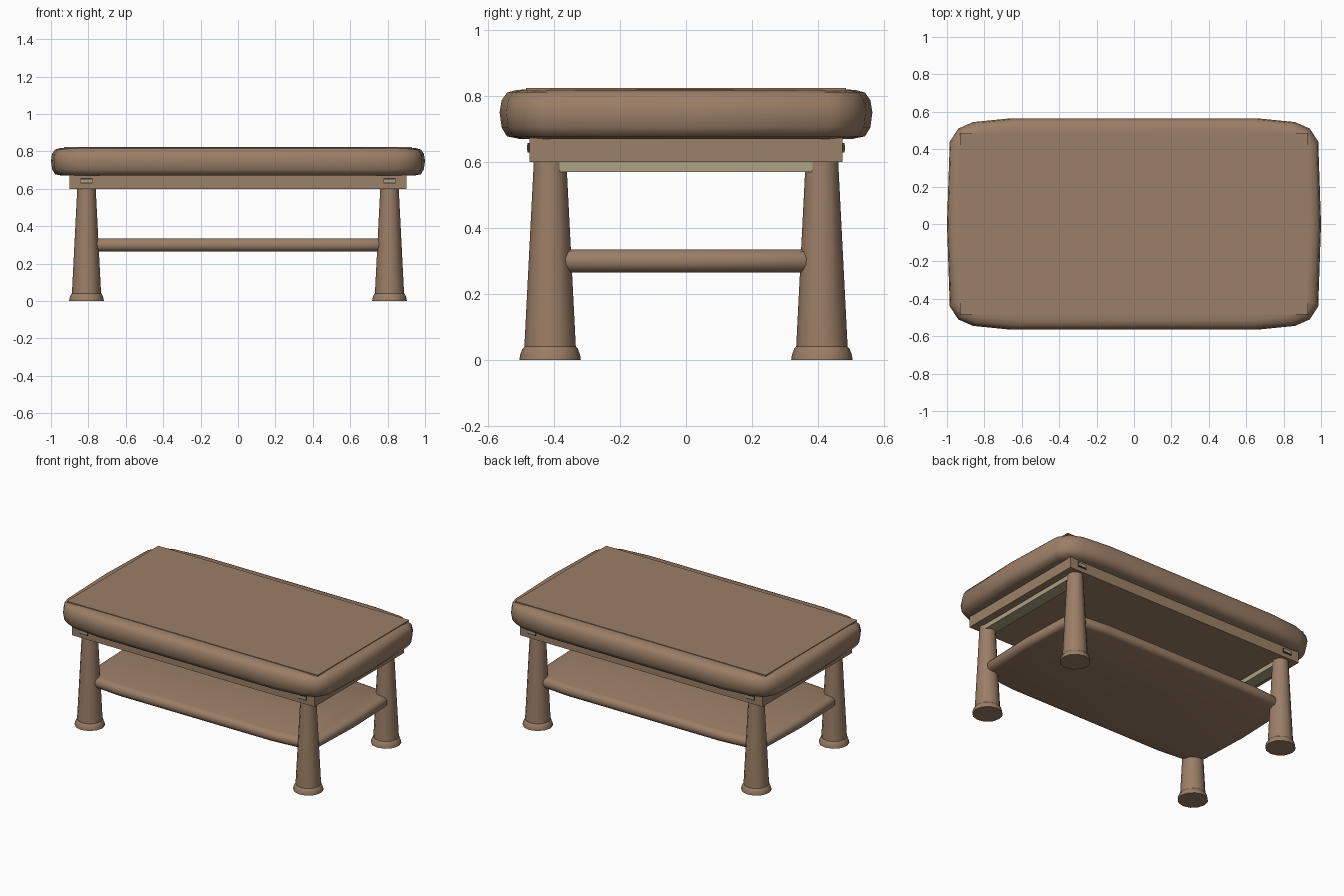
import bpy
import bmesh
import math

cube = bpy.data.objects.get("Cube")
if cube:
    bpy.data.objects.remove(cube)


def material(name, rgb):
    m = bpy.data.materials.new(name)
    m.use_nodes = True
    m.diffuse_color = (*rgb, 1)
    m.node_tree.nodes["Principled BSDF"].inputs["Base Color"].default_value = (*rgb, 1)
    return m


WOOD = material("warm brown wood", (0.33, 0.21, 0.135))
APRON = material("apron wood", (0.33, 0.22, 0.135))
PALE = material("pale wood", (0.42, 0.36, 0.23))
DARK = material("dark recess", (0.05, 0.035, 0.025))


def finish(bm, name, mat, smooth=None):
    bmesh.ops.recalc_face_normals(bm, faces=bm.faces)
    mesh = bpy.data.meshes.new(name)
    bm.to_mesh(mesh)
    bm.free()
    mesh.materials.append(mat)
    obj = bpy.data.objects.new(name, mesh)
    bpy.context.collection.objects.link(obj)
    if smooth:
        bpy.ops.object.select_all(action="DESELECT")
        obj.select_set(True)
        bpy.context.view_layer.objects.active = obj
        bpy.ops.object.shade_smooth_by_angle(angle=math.radians(smooth))
    return obj


def loft(rings, name, mat, smooth):
    """Join rings of points with quads and cap both ends."""
    bm = bmesh.new()
    loops = [[bm.verts.new(p) for p in ring] for ring in rings]
    n = len(loops[0])
    for a, b in zip(loops, loops[1:]):
        for i in range(n):
            j = (i + 1) % n
            bm.faces.new((a[i], a[j], b[j], b[i]))
    bm.faces.new(loops[0][::-1])
    bm.faces.new(loops[-1])
    return finish(bm, name, mat, smooth)


def box(name, mat, lo, hi):
    bm = bmesh.new()
    bmesh.ops.create_cube(bm, size=1)
    for v in bm.verts:
        v.co = [(l + h) / 2 + c * (h - l) for c, l, h in zip(v.co, lo, hi)]
    return finish(bm, name, mat)


# Outline of a slab, one quarter mirrored around
quarter = [(1, 0), (0.985, 0.44), (0.94, 0.51), (0.86, 0.545), (0.66, 0.565)]
half = quarter + [(-x, y) for x, y in reversed(quarter)]
outline = half + [(x, -y) for x, y in reversed(half[1:-1])]


def slab(name, half_x, half_y, profile):
    rings = []
    for inset, z in profile:
        sx, sy = half_x - inset, (half_y - inset) / 0.565
        rings.append([(x * sx, y * sy, z) for x, y in outline])
    return loft(rings, name, WOOD, 50)


# Thick pillowed top with a thin flat board on it
slab("table_top", 1, 0.565,
     [(0.06, 0.67), (0.022, 0.678), (0.006, 0.705), (0, 0.75),
      (0.006, 0.787), (0.022, 0.81), (0.05, 0.818), (0.08, 0.82)])
box("top_board", WOOD, (-0.93, -0.485, 0.815), (0.93, 0.485, 0.824))

# Lower shelf
slab("lower_shelf", 0.87, 0.457,
     [(0.03, 0.265), (0.01, 0.272), (0, 0.29), (0, 0.31),
      (0.01, 0.328), (0.03, 0.335)])

# Apron under the top
box("apron", APRON, (-0.9, -0.475, 0.6), (0.9, 0.475, 0.675))

# Pale cross bars at the two ends
for side, s in (("left", 1), ("right", -1)):
    x = s * 0.81
    box(side + "_cross_bar", PALE, (x - 0.04, -0.4, 0.57), (x + 0.04, 0.4, 0.601))

# Tapered legs with flared feet, and a peg above each leg
leg_profile = [(0.093, 0), (0.091, 0.015), (0.084, 0.034), (0.078, 0.04), (0.049, 0.61)]
SIDES = 12
for side, sx in (("left", 1), ("right", -1)):
    for end, sy in (("front", -1), ("back", 1)):
        name = end + "_" + side
        rings = []
        for r, z in leg_profile:
            rings.append([(sx * 0.81 + r * math.cos(math.tau * i / SIDES),
                           sy * 0.412 + r * math.sin(math.tau * i / SIDES), z)
                          for i in range(SIDES)])
        loft(rings, name + "_leg", WOOD, 40)
        x, y = sx * 0.81, sy * 0.477
        box(name + "_peg_recess", DARK, (x - 0.032, y - 0.003, 0.628), (x + 0.032, y + 0.003, 0.658))
        box(name + "_peg", PALE, (x - 0.03, y - 0.0045, 0.635), (x + 0.03, y + 0.0045, 0.651))
